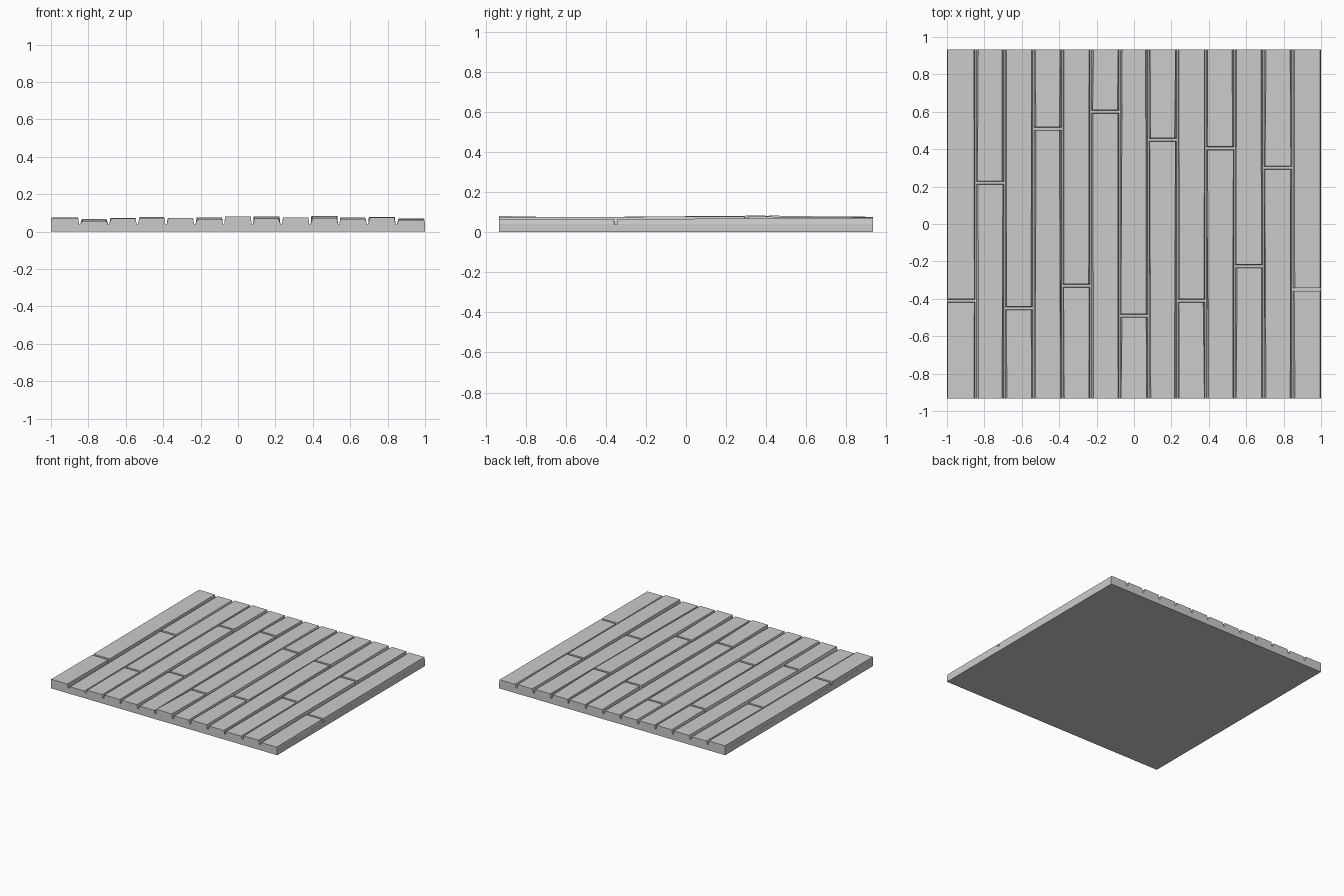
import bpy, bmesh, random

if "Cube" in bpy.data.objects:
    bpy.data.objects.remove(bpy.data.objects["Cube"])

random.seed(4)
COUNT = 13
PITCH = 2 / COUNT
HALF_Y = 0.933
FLOOR = 0.042       # bottom of the grooves
GAP = 0.009         # half width of the cross joints

# per plank row: joint y, then top heights at front, joint and back
rows = [(-0.41, .073, .071, .075), (0.22, .057, .064, .069), (-0.45, .070, .069, .073),
        (0.51, .073, .079, .077), (-0.33, .072, .069, .073), (0.60, .068, .075, .072),
        (-0.49, .081, .072, .071), (0.45, .071, .080, .074), (-0.41, .077, .072, .073),
        (0.405, .072, .083, .075), (-0.225, .067, .070, .076), (0.30, .076, .078, .074),
        (-0.35, .063, .066, .070)]


def plank_row(i, joint, front, mid, back):
    """Two planks end to end with groove walls and the slab beneath them."""
    x0, x1 = -1 + i * PITCH, -1 + (i + 1) * PITCH
    first, last = i == 0, i == COUNT - 1
    bm = bmesh.new()

    def section(y, z):
        # groove centre, wall foot, wall top, mirrored on the other side
        jit = lambda: random.uniform(-0.004, 0.004)
        a = 0.0005 if first else 0.004
        b = 0.0005 if last else 0.004
        ta = 0.002 if first else 0.011 + jit()
        tb = 0.005 if last else 0.011 + jit()
        pts = [(x0, FLOOR), (x0 + a, FLOOR), (x0 + ta, z),
               (x1 - tb, z), (x1 - b, FLOOR), (x1, FLOOR)]
        return [bm.verts.new((x, y, h)) for x, h in pts]

    stations = [section(-HALF_Y, front), section(joint - GAP, mid),
                section(joint - GAP + .002, FLOOR), section(joint + GAP - .002, FLOOR),
                section(joint + GAP, mid), section(HALF_Y, back)]
    # narrow joint walls keep the outline of the plank end
    for wall, end in ((2, 1), (3, 4)):
        for k in (2, 3):
            stations[wall][k].co.x = stations[end][k].co.x
    for s, t in zip(stations, stations[1:]):
        for k in range(5):
            bm.faces.new((s[k], s[k + 1], t[k + 1], t[k]))

    # underside, end faces and outer sides
    f0, f1 = (bm.verts.new((x, -HALF_Y, 0)) for x in (x0, x1))
    b0, b1 = (bm.verts.new((x, HALF_Y, 0)) for x in (x0, x1))
    bm.faces.new((f0, b0, b1, f1))
    bm.faces.new([f0, f1] + stations[0][::-1])
    bm.faces.new([b1, b0] + stations[-1])
    if first:
        bm.faces.new([b0, f0] + [s[0] for s in stations])
    if last:
        bm.faces.new([f1, b1] + [s[5] for s in stations[::-1]])

    name = f"plank_row_{i + 1:02d}"
    mesh = bpy.data.meshes.new(name)
    bm.to_mesh(mesh)
    bm.free()
    bpy.context.collection.objects.link(bpy.data.objects.new(name, mesh))


for i, row in enumerate(rows):
    plank_row(i, *row)
